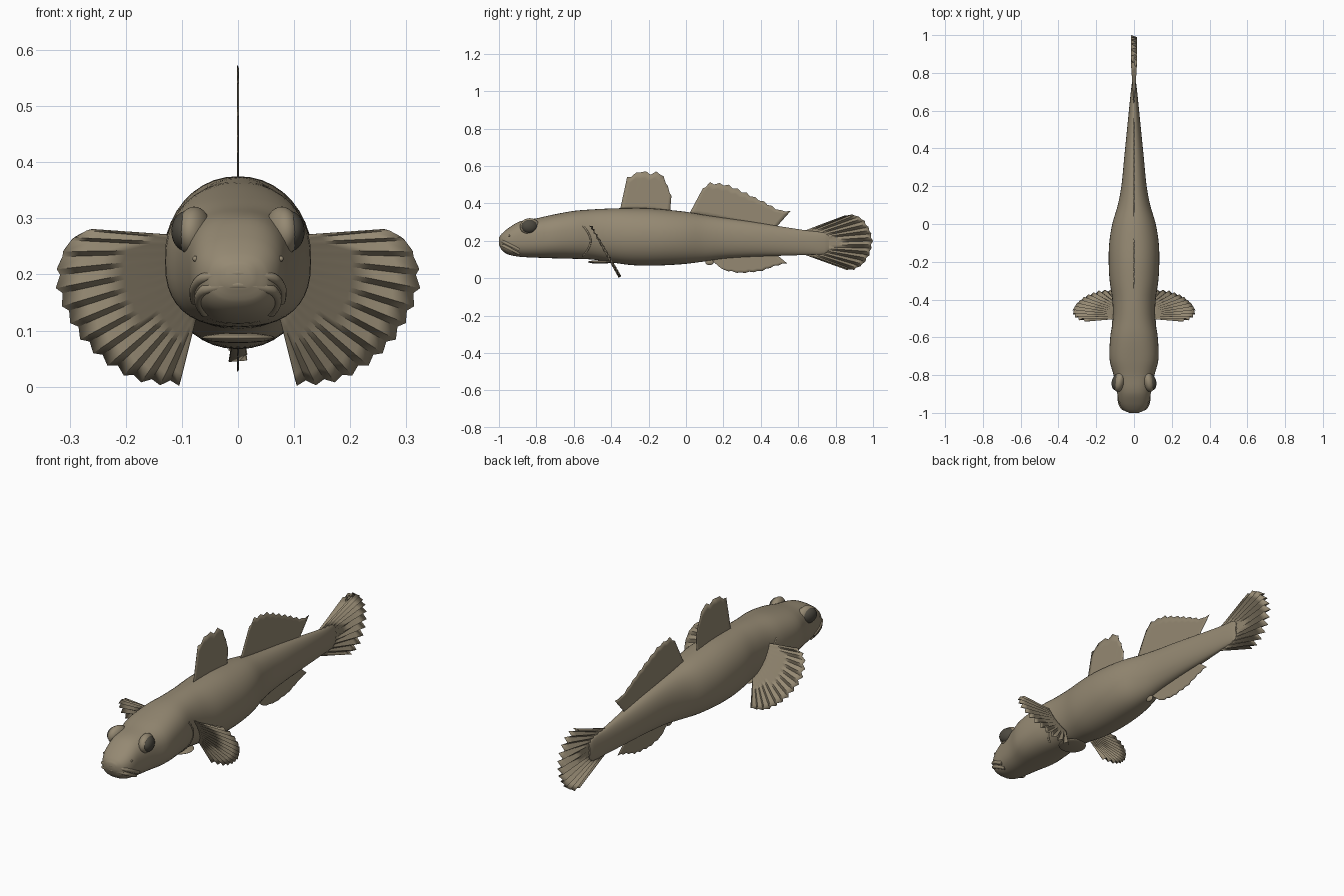
import bpy, bmesh, math
from mathutils import Vector

if "Cube" in bpy.data.objects:
    bpy.data.objects.remove(bpy.data.objects["Cube"], do_unlink=True)


def material(name, rgb):
    m = bpy.data.materials.new(name)
    m.use_nodes = True
    m.diffuse_color = (*rgb, 1)
    bsdf = m.node_tree.nodes["Principled BSDF"]
    bsdf.inputs["Base Color"].default_value = (*rgb, 1)
    bsdf.inputs["Roughness"].default_value = 0.7
    return m


SKIN = material("olive_tan_skin", (0.30, 0.25, 0.17))
EYE = material("dark_eye", (0.075, 0.068, 0.052))


def finish(name, bm, mat, angle=50):
    bmesh.ops.recalc_face_normals(bm, faces=bm.faces)
    me = bpy.data.meshes.new(name)
    bm.to_mesh(me)
    bm.free()
    me.materials.append(mat)
    ob = bpy.data.objects.new(name, me)
    bpy.context.collection.objects.link(ob)
    bpy.ops.object.select_all(action='DESELECT')
    ob.select_set(True)
    bpy.context.view_layer.objects.active = ob
    bpy.ops.object.shade_smooth_by_angle(angle=math.radians(angle))
    return ob


# Body stations: y, half width, top z, bottom z
STATIONS = [
    (-1.0, .025, .218, .18), (-.985, .055, .238, .15), (-.95, .078, .268, .127),
    (-.89, .09, .303, .115), (-.8, .108, .32, .11), (-.72, .129, .338, .107),
    (-.6, .126, .36, .104), (-.5, .112, .368, .1), (-.4, .115, .373, .085),
    (-.3, .129, .375, .071), (-.2, .134, .374, .067), (-.1, .131, .366, .07),
    (0, .115, .355, .077), (.1, .086, .338, .09), (.2, .067, .323, .105),
    (.35, .052, .302, .115), (.5, .037, .278, .12), (.65, .022, .255, .125),
    (.74, .012, .243, .13), (.765, .006, .225, .15)]


def station(y):
    """Smoothly interpolated half width, top and bottom at y."""
    s, n = STATIONS, len(STATIONS)
    i = max(k for k in range(n - 1) if s[k][0] <= y or k == 0)
    h = s[i + 1][0] - s[i][0]
    t = (y - s[i][0]) / h

    def slope(k, c):
        a, b = s[max(k - 1, 0)], s[min(k + 1, n - 1)]
        return (b[c] - a[c]) / (b[0] - a[0])
    return [(2*t**3 - 3*t*t + 1) * s[i][c] + (t**3 - 2*t*t + t) * h * slope(i, c)
            + (3*t*t - 2*t**3) * s[i + 1][c] + (t**3 - t*t) * h * slope(i + 1, c)
            for c in (1, 2, 3)]


def power(y):
    return 2.5 if y < -.7 else 2.5 - .4 * min(1, (y + .7) / .3)


def skin_x(y, z):
    """Half width of the body surface at a given y and z."""
    w, top, bot = station(y)
    v = min(1, abs(z - (top + bot) / 2) / ((top - bot) / 2))
    return w * (1 - v ** power(y)) ** (1 / power(y))


def loft_body():
    bm = bmesh.new()
    rings, seg, sub = [], 40, 4
    ys = [a[0] + (b[0] - a[0]) * k / sub
          for a, b in zip(STATIONS, STATIONS[1:]) for k in range(sub)] + [STATIONS[-1][0]]
    for y in ys:
        w, top, bot = station(y)
        e = 2 / power(y)
        ring = []
        for k in range(seg):
            a = math.tau * k / seg
            c, s = math.cos(a), math.sin(a)
            x = w * math.copysign(abs(c) ** e, c)
            z = (top + bot) / 2 + (top - bot) / 2 * math.copysign(abs(s) ** e, s)
            ring.append(bm.verts.new((x, y, z)))
        rings.append(ring)
    for a, b in zip(rings, rings[1:]):
        for k in range(seg):
            j = (k + 1) % seg
            bm.faces.new((a[k], a[j], b[j], b[k]))
    bm.faces.new(rings[0])
    bm.faces.new(rings[-1])
    return finish("body", bm, SKIN)


def along(points, t):
    """Point at fraction t of a polyline's length."""
    pts = [Vector(p) for p in points]
    lens = [(b - a).length for a, b in zip(pts, pts[1:])]
    d = t * sum(lens)
    for a, b, l in zip(pts, pts[1:], lens):
        if d <= l:
            return a.lerp(b, d / l)
        d -= l
    return pts[-1]


def fin(name, base, edge, place, rays, pleat, notch=.05, rows=6):
    """Pleated sheet between two 2D outlines; place(u, v, offset) maps it to 3D."""
    bm = bmesh.new()
    cols = []
    for i in range(2 * rays + 1):
        t = i / (2 * rays)
        a, b = along(base, t), along(edge, t)
        if i % 2:
            b = b.lerp(a, notch)
        col = []
        for r in range(rows + 1):
            p = a.lerp(b, r / rows)
            off = pleat * r / rows * (1 if i % 2 else -1)
            col.append(bm.verts.new(place(p.x, p.y, off)))
        cols.append(col)
    for a, b in zip(cols, cols[1:]):
        for r in range(rows):
            bm.faces.new((a[r], a[r + 1], b[r + 1], b[r]))
    ob = finish(name, bm, SKIN, 60)
    mod = ob.modifiers.new("thickness", 'SOLIDIFY')
    mod.thickness, mod.offset = .002, 0
    return ob


def tube(name, points, radius):
    cu = bpy.data.curves.new(name, 'CURVE')
    cu.dimensions = '3D'
    cu.bevel_depth, cu.bevel_resolution, cu.use_fill_caps = radius, 3, True
    sp = cu.splines.new('POLY')
    sp.points.add(len(points) - 1)
    for p, co in zip(sp.points, points):
        p.co = (*co, 1)
    sp.use_smooth = True
    cu.materials.append(SKIN)
    ob = bpy.data.objects.new(name, cu)
    bpy.context.collection.objects.link(ob)
    return ob


def ball(name, loc, size, mat, rot=0):
    bm = bmesh.new()
    bmesh.ops.create_uvsphere(bm, u_segments=28, v_segments=16, radius=1)
    bmesh.ops.scale(bm, vec=size, verts=bm.verts)
    ob = finish(name, bm, mat)
    ob.location = loc
    ob.rotation_euler.z = rot
    return ob


loft_body()


# Upright fins on the centre line
def upright(u, v, off):
    return (off, u, v)


fin("first_dorsal_fin", [(-.355, .355), (-.085, .355)],
    [(-.315, .54), (-.24, .58), (-.19, .565), (-.14, .575), (-.11, .53), (-.078, .44)],
    upright, 6, .001, .06)
fin("second_dorsal_fin", [(.015, .34), (.25, .3), (.48, .27)],
    [(.09, .48), (.13, .515), (.22, .505), (.31, .465), (.42, .41), (.5, .365), (.56, .36)],
    upright, 10, .001, .06)
fin("anal_fin", [(.12, .105), (.3, .125), (.48, .13)],
    [(.15, .085), (.2, .042), (.29, .025), (.4, .035), (.48, .065), (.54, .08)],
    upright, 9, .001, .06)
fin("tail_fin", [(.61, .245), (.73, .215), (.73, .165), (.61, .135)],
    [(.85, .335), (.9, .342), (.95, .315), (.985, .26), (1.0, .2), (.985, .13),
     (.95, .075), (.9, .045), (.86, .045)], upright, 12, .016, .025)

for side, word in ((1, "left"), (-1, "right")):
    # Fan-shaped pectoral fin, leaning backwards towards its lower edge
    def lean(u, v, off):
        return (side * u, -.51 + (.283 - v) * .57 + off, v + off * .4)
    fin(word + "_pectoral_fin", [(.085, .268), (.09, .2), (.075, .12)],
        [(.26, .283), (.3, .265), (.322, .225), (.325, .18), (.31, .135), (.28, .085),
         (.24, .045), (.19, .015), (.15, .006), (.105, .005)], lean, 13, .007, .03)

    # Eye with a raised socket and brow
    ball(word + "_eye_socket", (side * .078, -.835, .276), (.03, .054, .045), SKIN, side * .2)
    ball(word + "_eye", (side * .092, -.837, .277), (.026, .043, .036), EYE, side * .2)
    ball(word + "_nostril", (side * skin_x(-.945, .228), -.945, .228), (.005, .005, .005), SKIN)

    # Rear edge of the gill cover
    gill = []
    for k in range(17):
        z = .12 + .16 * k / 16
        y = -.55 + .04 * math.sin(math.pi * k / 16)
        gill.append((side * (skin_x(y, z) - .002), y, z))
    tube(word + "_gill_edge", gill, .005)


# Lips following the snout
def lip(name, drop, radius):
    pts = []
    for k in range(-14, 15):
        t = abs(k) / 14
        y = -.992 + .1 * t ** 2
        z = .203 - drop - .05 * t ** 2
        x = (skin_x(y, z) - .003) * min(1, t * 2.5)
        pts.append((math.copysign(x, k), y, z))
    tube(name, pts, radius)


lip("upper_lip", 0, .009)
lip("lower_lip", .021, .009)

# Pelvic sucker disc under the chest
ball("pelvic_disc", (0, -.46, .087), (.066, .065, .009), SKIN)
ball("vent", (.006, .125, .085), (.008, .022, .015), SKIN)
